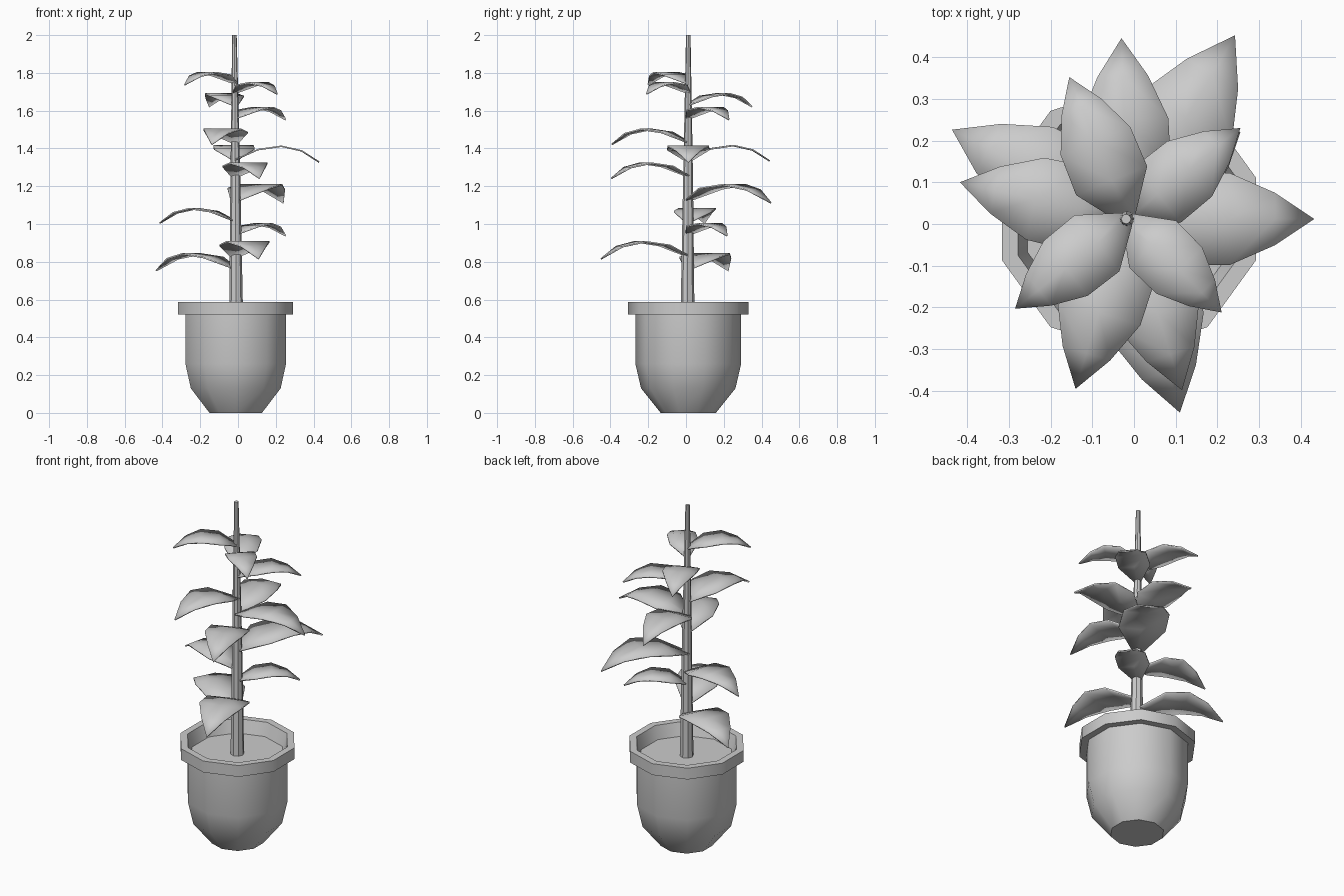
import bpy
from math import cos, sin, pi, atan2, hypot, radians

if "Cube" in bpy.data.objects:
    bpy.data.objects.remove(bpy.data.objects["Cube"])

CX, CY = -0.012, 0.012   # pot axis
SX, SY = -0.016, 0.012   # stem axis


def make(name, verts, faces, angle=40):
    mesh = bpy.data.meshes.new(name)
    mesh.from_pydata(verts, [], faces)
    mesh.update()
    ob = bpy.data.objects.new(name, mesh)
    bpy.context.collection.objects.link(ob)
    bpy.ops.object.select_all(action='DESELECT')
    bpy.context.view_layer.objects.active = ob
    ob.select_set(True)
    bpy.ops.object.shade_smooth_by_angle(angle=radians(angle))
    return ob


def lathe(name, rings, n, start=pi / 2, caps=(True, True)):
    """rings: (centre x, centre y, radius, z) from bottom to top."""
    verts, faces = [], []
    for x, y, r, z in rings:
        for k in range(n):
            a = start + 2 * pi * k / n
            verts.append((x + r * cos(a), y + r * sin(a), z))
    for i in range(len(rings) - 1):
        for k in range(n):
            j = (k + 1) % n
            faces.append((i * n + k, i * n + j, (i + 1) * n + j, (i + 1) * n + k))
    if caps[0]:
        faces.append(tuple(reversed(range(n))))
    if caps[1]:
        last = (len(rings) - 1) * n
        faces.append(tuple(last + k for k in range(n)))
    return make(name, verts, faces)


# Ten-sided pot with rim and soil-filled top
profile = [(.146, 0), (.25, .13), (.28, .26), (.28, .52), (.32, .52),
           (.32, .587), (.28, .587), (.256, .512)]
lathe("pot", [(CX, CY, r, z) for r, z in profile], 10, caps=(True, False))
lathe("soil", [(CX, CY, .256, .512)], 10, caps=(False, True))

# Tapering stem
lathe("stem", [(-.010, .008, .037, .51), (-.014, .011, .026, 1.25),
               (-.019, .012, .012, 2.0)], 8)

# Leaf stations as fractions of leaf length: along, half width, rise
STATIONS = [(0, .055, 0), (.27, .25, .12), (.55, .245, .16), (.79, .14, .105)]
TIP_RISE = -.03


def leaf(i, tx, ty, z):
    dx, dy = tx - SX, ty - SY
    length, a = hypot(dx, dy), atan2(dy, dx)

    def place(t, w, h):
        u, v = t * length, w * length
        return (SX + u * cos(a) - v * sin(a), SY + u * sin(a) + v * cos(a),
                z + h * length)

    verts = []
    for t, w, h in STATIONS:
        verts += [place(t, -w, h), place(t, 0, h), place(t, w, h)]
    verts.append(place(1, 0, TIP_RISE))
    faces = []
    for s in range(len(STATIONS) - 1):
        for c in (0, 1):
            b = 3 * s + c
            faces.append((b, b + 3, b + 4, b + 1))
    b, tip = 3 * (len(STATIONS) - 1), len(verts) - 1
    faces += [(b, tip, b + 1), (b + 1, tip, b + 2)]
    ob = make(f"leaf_{i:02d}", verts, faces)
    mod = ob.modifiers.new("thickness", 'SOLIDIFY')
    mod.thickness = .008
    mod.offset = -1


# Leaves from top to bottom: tip x, tip y, height at the stem
LEAVES = [(-.285, -.203, 1.75), (.21, -.212, 1.70), (-.155, .352, 1.635),
          (.255, .23, 1.565), (-.14, -.395, 1.437), (.432, .012, 1.344),
          (-.03, .445, 1.35), (.115, -.398, 1.257), (.242, .452, 1.13),
          (-.417, .10, 1.02), (.255, .22, .95), (.11, -.452, .833),
          (-.436, .226, .77)]
for i, (tx, ty, z) in enumerate(LEAVES, 1):
    leaf(i, tx, ty, z)
